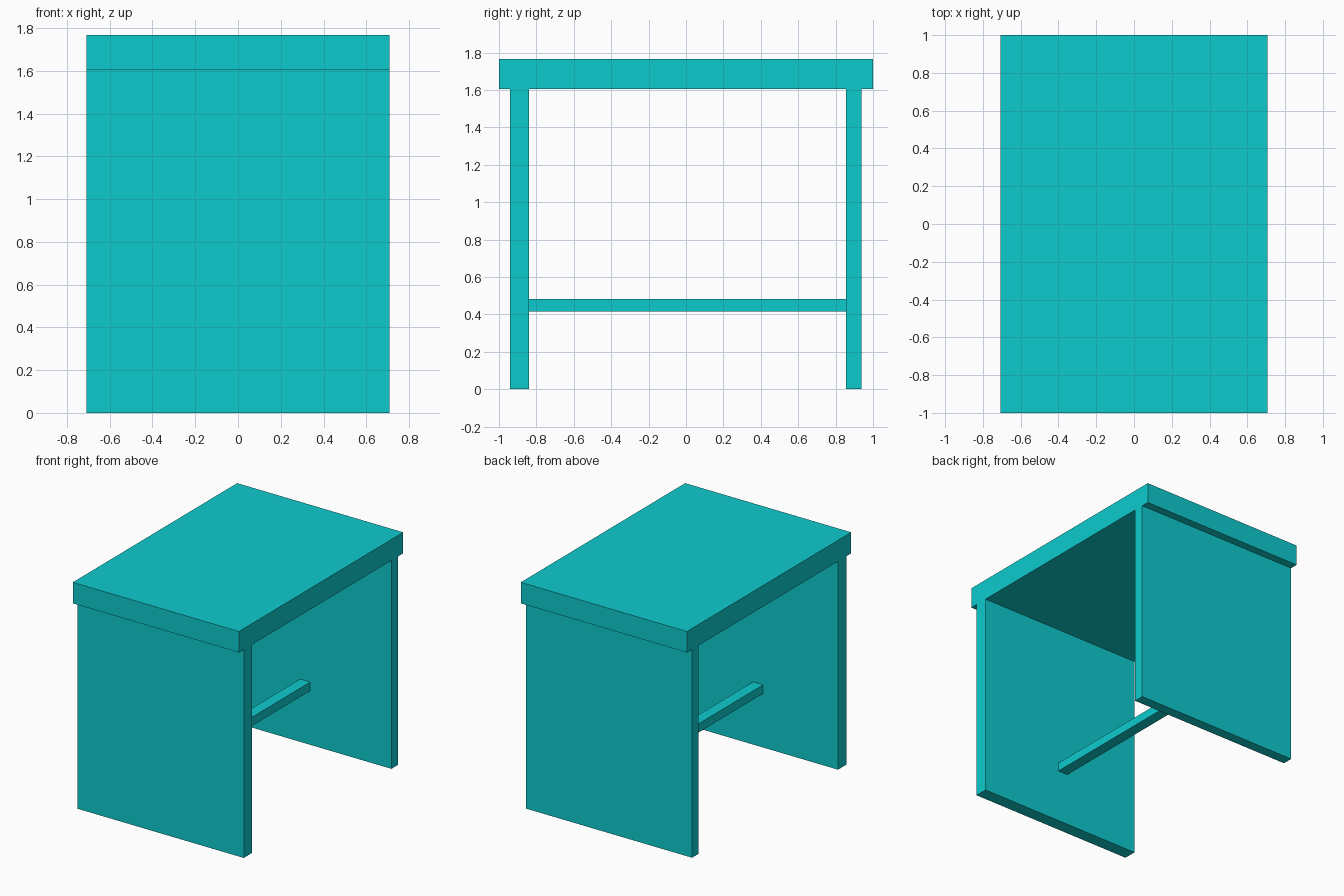
import bpy
from mathutils import Vector

cube = bpy.data.objects.get("Cube")
if cube:
    bpy.data.objects.remove(cube, do_unlink=True)

# Single turquoise finish
TURQUOISE = (0.0044, 0.597, 0.617, 1.0)
mat = bpy.data.materials.new("turquoise")
mat.use_nodes = True
mat.diffuse_color = TURQUOISE
mat.node_tree.nodes["Principled BSDF"].inputs["Base Color"].default_value = TURQUOISE


def box(name, low, high):
    """Flat-sided box spanning two opposite corners."""
    low, high = Vector(low), Vector(high)
    bpy.ops.mesh.primitive_cube_add(size=1, location=(low + high) / 2)
    obj = bpy.context.object
    obj.name = name
    obj.scale = high - low
    bpy.ops.object.transform_apply(location=False, rotation=False, scale=True)
    obj.data.materials.append(mat)
    return obj


HALF_WIDTH = 0.708
TOP_BOTTOM = 1.605
FRONT_INNER, BACK_INNER = -0.839, 0.856

# Thick top slab
box("table_top", (-HALF_WIDTH, -1, TOP_BOTTOM), (HALF_WIDTH, 1, 1.767))

# Full-width leg panels; the front one is slightly thicker
box("front_leg_panel", (-HALF_WIDTH, -0.941, 0), (HALF_WIDTH, FRONT_INNER, TOP_BOTTOM))
box("back_leg_panel", (-HALF_WIDTH, BACK_INNER, 0), (HALF_WIDTH, 0.937, TOP_BOTTOM))

# Narrow stretcher bar between the panels
box("stretcher_bar", (-0.07, FRONT_INNER, 0.416), (0.016, BACK_INNER, 0.483))
